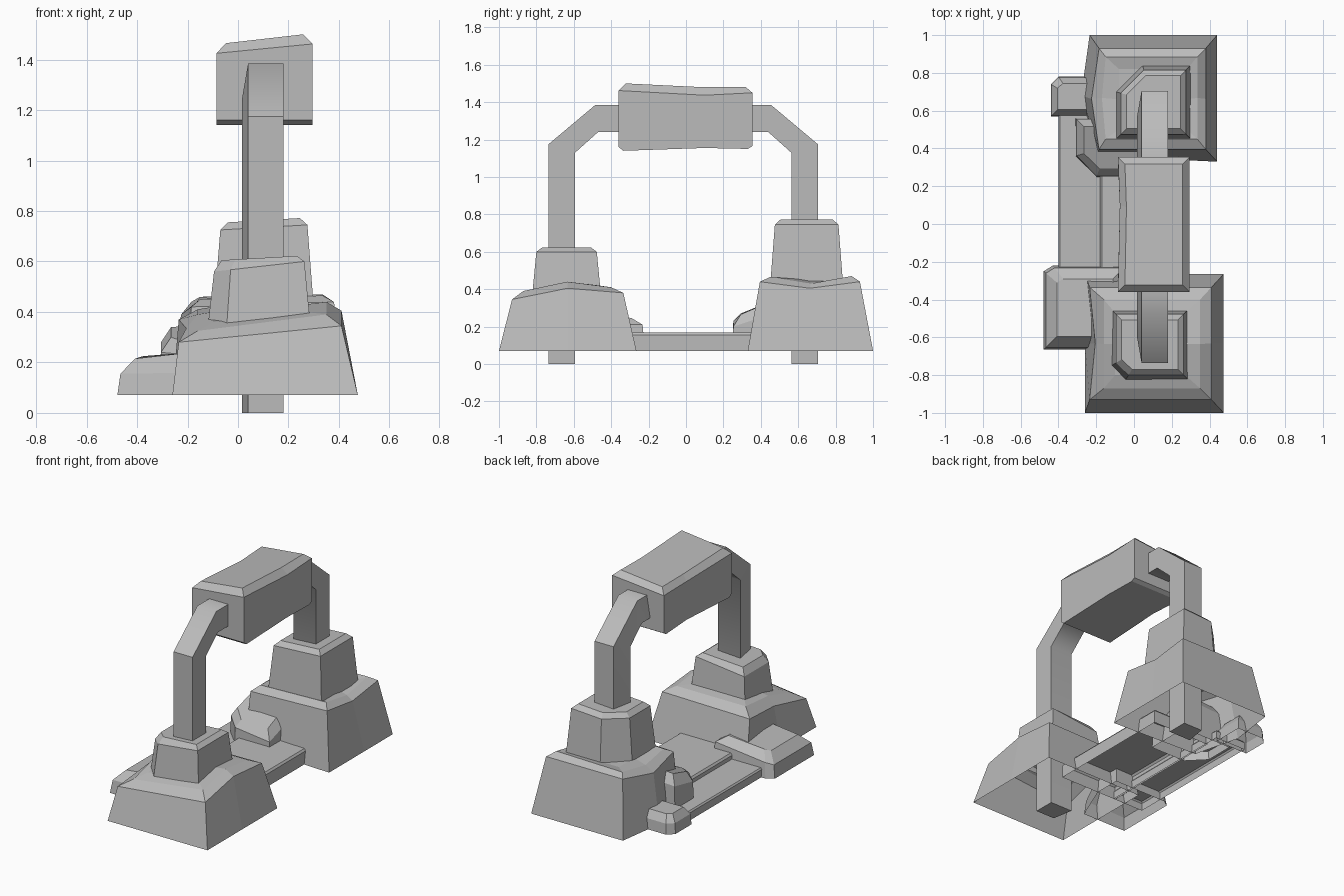
import bpy, bmesh

cube = bpy.data.objects.get("Cube")
if cube:
    bpy.data.objects.remove(cube)

GREY = (0.5, 0.5, 0.5, 1)
stone = bpy.data.materials.new("plain_grey")
stone.use_nodes = True
stone.diffuse_color = GREY
stone.node_tree.nodes["Principled BSDF"].inputs["Base Color"].default_value = GREY


def add_object(name, rings, bottom=False, top=True, smooth=None):
    """Skin a stack of equal-length rings of 3D points."""
    bm = bmesh.new()
    loops = [[bm.verts.new(p) for p in ring] for ring in rings]
    n = len(loops[0])
    for low, high in zip(loops, loops[1:]):
        for i in range(n):
            j = (i + 1) % n
            bm.faces.new((low[i], low[j], high[j], high[i]))
    if bottom:
        bm.faces.new(loops[0][::-1])
    if top:
        bm.faces.new(loops[-1])
    bmesh.ops.recalc_face_normals(bm, faces=bm.faces)
    mesh = bpy.data.meshes.new(name)
    bm.to_mesh(mesh)
    bm.free()
    mesh.materials.append(stone)
    obj = bpy.data.objects.new(name, mesh)
    bpy.context.collection.objects.link(obj)
    if smooth:
        bpy.ops.object.select_all(action='DESELECT')
        obj.select_set(True)
        bpy.context.view_layer.objects.active = obj
        bpy.ops.object.shade_smooth_by_angle(angle=smooth)
    return obj


def inset(outline, d):
    """Shrink an outline by d on every side."""
    xs, ys = zip(*outline)
    cx, cy = (min(xs) + max(xs)) / 2, (min(ys) + max(ys)) / 2
    kx = 1 - d / (max(xs) - cx)
    ky = 1 - d / (max(ys) - cy)
    return [(cx + (x - cx) * kx, cy + (y - cy) * ky) for x, y in outline]


def lift(outline, z):
    """Raise an outline to one height, or to a height for each point."""
    heights = z if isinstance(z, (list, tuple)) else [z] * len(outline)
    return [(x, y, h) for (x, y), h in zip(outline, heights)]


def rect(x0, x1, y0, y1):
    return [(x0, y0), (x1, y0), (x1, y1), (x0, y1)]


def six(x0, x1, y0, y1, bow=0.0, ym=None):
    """Rectangle with an extra point halfway along the left and right sides."""
    ym = (y0 + y1) / 2 if ym is None else ym
    return [(x0, y0), (x1, y0), (x1, ym), (x1, y1), (x0, y1), (x0 - bow, ym)]


def mound(name, outline, layers, smooth=None):
    add_object(name, [lift(inset(outline, d), z) for d, z in layers], smooth=smooth)


FLOOR = 0.07

# Front footing: sloping plinth with a ridge halfway along its sides
rim = [.28, .345, .405, .38, .37, .335]
add_object("front_footing", [
    lift(six(-.26, .475, -1, -.265), FLOOR),
    lift(six(-.235, .41, -.93, -.335, -.03), rim),
    lift(six(-.16, .35, -.87, -.4), [.325, .39, .44, .41, .41, .39]),
    lift(six(-.1, .27, -.8, -.47), [.36, .4, .43, .42, .42, .4]),
])

# Back footing: taller plinth whose sides dip in the middle
rim = [.42, .44, .405, .44, .44, .39]
add_object("back_footing", [
    lift([(-.2, .36), (.44, .33), (.44, .7), (.44, 1), (-.235, 1), (-.28, .68)], FLOOR),
    lift(six(-.185, .38, .395, .93, .04), rim),
    lift(six(-.15, .335, .45, .885, .02), [.45, .465, .43, .47, .46, .43]),
    lift(six(-.08, .28, .5, .82), .45),
])


# Collars around the posts, one corner cut off
def collar(name, x0, x1, y_in, y_out, cut, base, shoulder, crown):
    s = 1 if y_out > y_in else -1
    outline = [(x0, y_in), (x1, y_in), (x1, y_out),
               (x0 + cut, y_out), (x0, y_out - s * cut)]
    if s < 0:
        outline.reverse()

    def slope(pair):
        lo, hi = pair
        return [lo + (hi - lo) * (x - x0) / (x1 - x0) for x, y in outline]

    mound(name, outline, [(0, base), (.025, slope(shoulder)), (.055, slope(crown))])


collar("front_collar", -.12, .288, -.452, -.825, .075, .34, (.56, .6), (.605, .622))
collar("back_collar", -.095, .3, .45, .84, .14, .42, (.725, .745), (.755, .772))


# Two bent arms, each running from the ground into the head
def arm(name, s):
    path = [(.72, 0, .578, 0), (.72, 1.175, .578, 1.13),
            (.47, 1.385, .455, 1.24), (.3, 1.385, .3, 1.24)]
    rings = []
    for yo, zo, yi, zi in path:
        rings.append([(.04, s * yo - .015, zo), (.18, s * yo - .015, zo),
                      (.18, s * yi - .015, zi), (.015, s * yi - .015, zi)])
    add_object(name, rings, bottom=True, smooth=.85)


arm("front_arm", -1)
arm("back_arm", 1)

# Head block held between the arms
body = six(-.085, .295, -.36, .355, -.01, .1)
under = six(-.085, .295, -.335, .33, -.01, .1)
add_object("head", [
    lift(under, [1.14, 1.14, 1.155, 1.15, 1.15, 1.155]),
    lift(body, [1.16, 1.16, 1.17, 1.165, 1.165, 1.17]),
    lift(body, [1.425, 1.462, 1.437, 1.45, 1.415, 1.41]),
    lift(inset(body, .037), [1.465, 1.5, 1.48, 1.482, 1.45, 1.445]),
], bottom=True)

# Walkway slabs between the footings
mound("main_slab", rect(-.18, .25, -.4, .5), [(0, FLOOR), (0, .155), (.01, .168)])
mound("side_slab", rect(-.4, -.17, -.4, .6), [(0, FLOOR), (0, .12), (.008, .13)])

# Rounded ledge beside the front footing
ledge = [(-.478, -.665), (-.15, -.665), (-.04, -.4), (-.04, -.22), (-.43, -.22), (-.478, -.25)]
mound("front_ledge", ledge, [
    (0, FLOOR), (.012, [.155, .16, .21, .21, .17, .155]),
    (.07, [.215, .24, .27, .245, .225, .215]),
])

# Rock leaning against the back footing
rock = [(-.31, .36), (-.2, .248), (.06, .248), (.06, .56), (-.31, .56)]
mound("back_rock", rock, [
    (0, FLOOR), (.005, [.24, .23, .2, .3, .28]), (.045, [.3, .27, .265, .36, .34]),
])

# Small stone at the far corner
stone_outline = [(-.44, .57), (-.2, .57), (-.2, .78), (-.4, .78), (-.44, .74)]
mound("corner_stone", stone_outline, [(0, FLOOR), (.005, .14), (.035, .19)])
